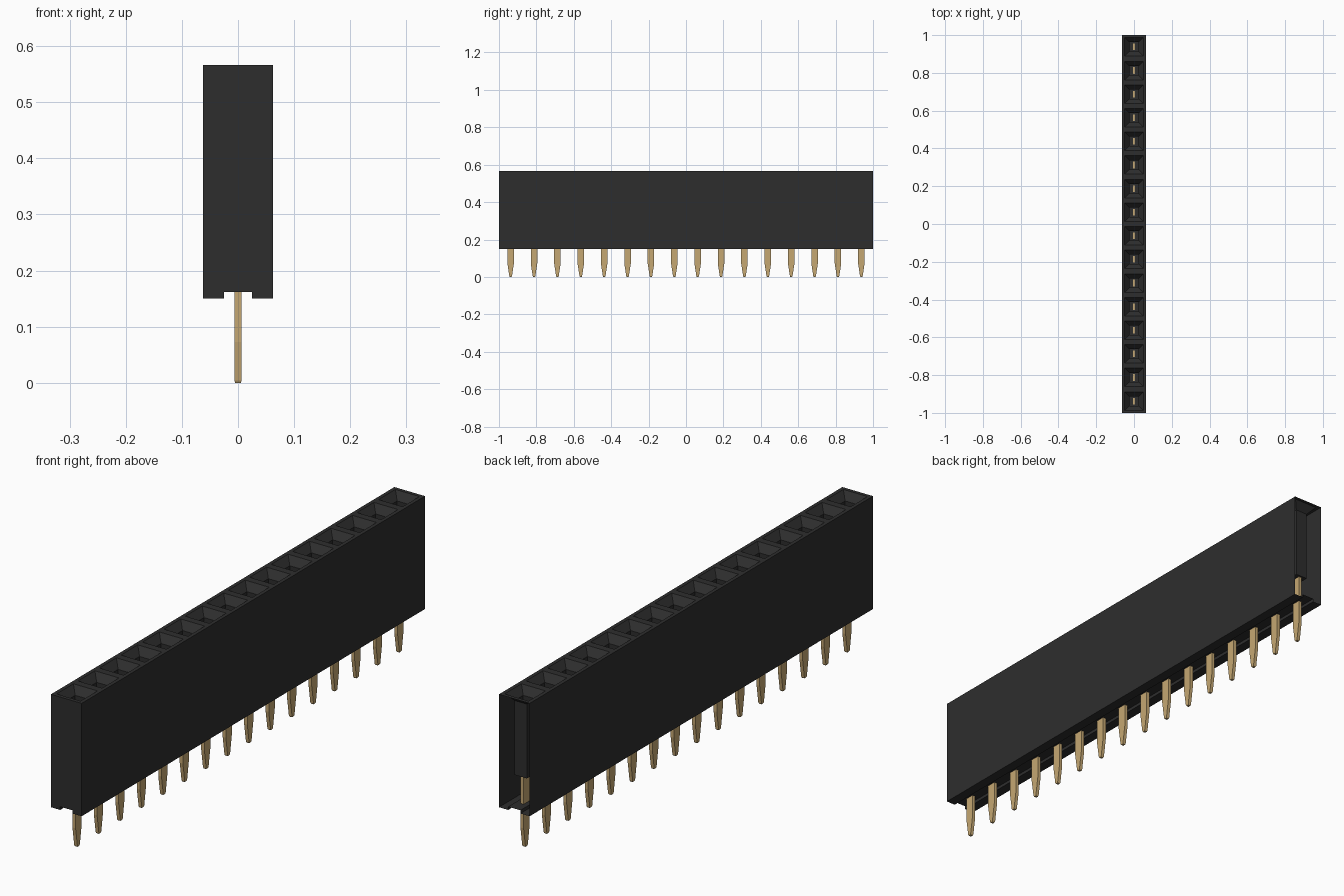
import bpy
import bmesh

if "Cube" in bpy.data.objects:
    bpy.data.objects.remove(bpy.data.objects["Cube"], do_unlink=True)

COUNT = 16
PITCH = 2.0 / COUNT
HALF = PITCH / 2
TOP, BOTTOM, GROOVE = 0.566, 0.15, 0.162
SOCKET_FLOOR = 0.265
CENTRES = [-1 + HALF + i * PITCH for i in range(COUNT)]


def make_material(name, rgb, roughness):
    mat = bpy.data.materials.new(name)
    mat.use_nodes = True
    mat.diffuse_color = (*rgb, 1)
    bsdf = mat.node_tree.nodes["Principled BSDF"]
    bsdf.inputs["Base Color"].default_value = (*rgb, 1)
    bsdf.inputs["Roughness"].default_value = roughness
    return mat


def add_object(name, mesh, location=(0, 0, 0)):
    obj = bpy.data.objects.new(name, mesh)
    obj.location = location
    bpy.context.collection.objects.link(obj)
    return obj


def finish_mesh(bm, name, mat):
    mesh = bpy.data.meshes.new(name)
    bm.to_mesh(mesh)
    bm.free()
    mesh.materials.append(mat)
    return mesh


def stack_rings(bm, rings, y=0.0):
    """Join rectangles (half x, half y, z) in order and cap the last one."""
    loops = []
    for hx, hy, z in rings:
        corners = ((-hx, -hy), (hx, -hy), (hx, hy), (-hx, hy))
        loops.append([bm.verts.new((cx, y + cy, z)) for cx, cy in corners])
    for a, b in zip(loops, loops[1:]):
        for i in range(4):
            j = (i + 1) % 4
            bm.faces.new((a[i], a[j], b[j], b[i]))
    bm.faces.new(loops[-1])
    return loops


black = make_material("black plastic", (0.027, 0.027, 0.027), 0.6)
gold = make_material("gold metal", (0.56, 0.39, 0.17), 0.5)

# Housing: thin shell with a grooved underside, open at the back end
bm = bmesh.new()
profile = [(-HALF, TOP), (-HALF, BOTTOM), (-0.025, BOTTOM), (-0.025, GROOVE),
           (0.025, GROOVE), (0.025, BOTTOM), (HALF, BOTTOM), (HALF, TOP)]
front = [bm.verts.new((x, -1, z)) for x, z in profile]
back = [bm.verts.new((x, 1, z)) for x, z in profile]
for i in range(len(profile) - 1):
    bm.faces.new((front[i], back[i], back[i + 1], front[i + 1]))
bm.faces.new(front)

# Sockets: flat rim, funnel, square tube and floor in each cell
for y in CENTRES:
    stack_rings(bm, [(HALF, HALF, TOP), (0.049, 0.049, TOP),
                     (0.025, 0.025, TOP - 0.027),
                     (0.025, 0.025, SOCKET_FLOOR)], y)
bmesh.ops.remove_doubles(bm, verts=bm.verts, dist=0.0001)
add_object("socket_housing", finish_mesh(bm, "socket_housing", black))

# Pins: flat blades tapering to a narrow tip
bm = bmesh.new()
loops = stack_rings(bm, [(0.005, 0.005, 0.0), (0.0065, 0.007, 0.004),
                         (0.0065, 0.0175, 0.073),
                         (0.0065, 0.0175, SOCKET_FLOOR + 0.005)])
bm.faces.new(loops[0][::-1])
pin_mesh = finish_mesh(bm, "pin", gold)
for i, y in enumerate(CENTRES):
    add_object(f"pin_{i + 1:02d}", pin_mesh, (0, y, 0))
